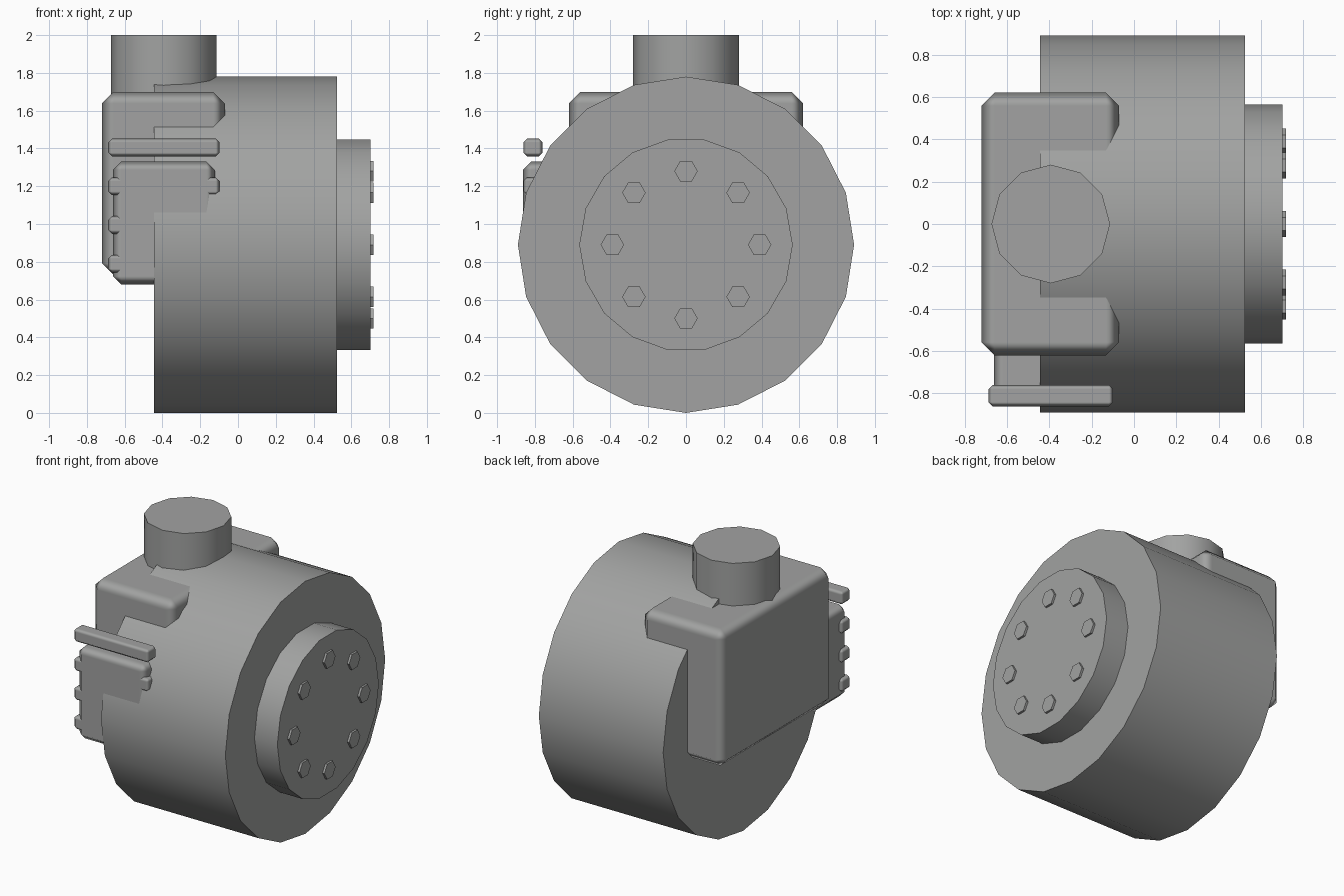
import bpy, math
from mathutils import Matrix

if "Cube" in bpy.data.objects:
    bpy.data.objects.remove(bpy.data.objects["Cube"])

# Dark grey paint shared by every part
paint = bpy.data.materials.new("dark_grey")
paint.diffuse_color = (0.36, 0.365, 0.36, 1)
paint.use_nodes = True
paint.node_tree.nodes["Principled BSDF"].inputs["Base Color"].default_value = paint.diffuse_color


def finish(ob, smooth):
    ob.data.materials.append(paint)
    if smooth:
        for o in bpy.context.selected_objects:
            o.select_set(False)
        ob.select_set(True)
        bpy.context.view_layer.objects.active = ob
        bpy.ops.object.shade_smooth_by_angle(angle=math.radians(40))
    return ob


def axle_part(name, x0, x1, r, n, y=0.0, z=0.89, smooth=True):
    """Cylinder along x with a corner pointing along +y."""
    bpy.ops.mesh.primitive_cylinder_add(vertices=n, radius=r, depth=x1 - x0)
    ob = bpy.context.object
    ob.name = name
    ob.data.transform(Matrix.Rotation(math.pi / 2, 4, 'Y'))
    ob.location = ((x0 + x1) / 2, y, z)
    return finish(ob, smooth)


def box(name, lo, hi, bevel):
    """Chamfered block between two corners, with softened chamfer shading."""
    bpy.ops.mesh.primitive_cube_add(size=1)
    ob = bpy.context.object
    ob.name = name
    ob.data.transform(Matrix.Diagonal([h - l for l, h in zip(lo, hi)] + [1]))
    ob.location = [(l + h) / 2 for l, h in zip(lo, hi)]
    for p in ob.data.polygons:
        p.use_smooth = True
    m = ob.modifiers.new("chamfer", 'BEVEL')
    m.width = bevel
    m.segments = 1
    m.harden_normals = True
    return finish(ob, False)


# Wheel, hub and bolts
axle_part("wheel", -0.445, 0.524, 0.89, 20)
axle_part("hub", 0.50, 0.702, 0.565, 18)
for i in range(8):
    a = i * math.pi / 4
    axle_part("hub_bolt", 0.68, 0.717, 0.062, 6,
              0.39 * math.cos(a), 0.89 + 0.39 * math.sin(a), smooth=False)

# Housing behind the wheel
box("housing", (-0.72, -0.62, 0.73), (-0.07, 0.62, 1.70), 0.062)

# Upright mounting post
bpy.ops.mesh.primitive_cylinder_add(vertices=12, radius=0.28, depth=0.42,
                                    location=(-0.393, 0, 1.79))
post = bpy.context.object
post.name = "mounting_post"
finish(post, True)

# Side unit with its row of ribs; the top rib stands free
box("side_unit", (-0.662, -0.863, 0.68), (-0.123, -0.50, 1.33), 0.044)
for i in range(4):
    z = 0.79 + i * 0.205
    box("side_rib", (-0.687, -0.861, z - 0.047), (-0.098, -0.76, z + 0.047), 0.02)
